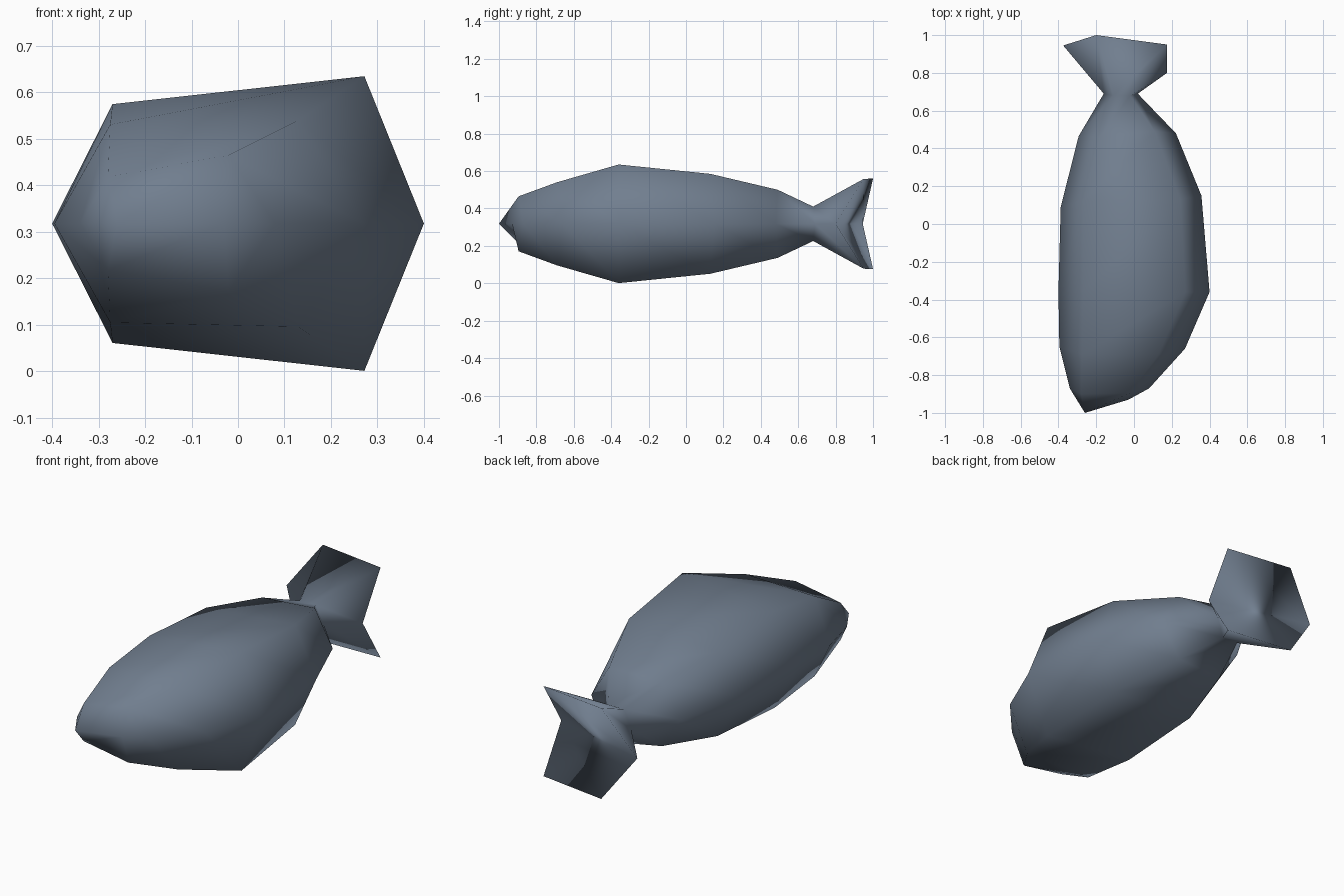
import bpy, bmesh

if "Cube" in bpy.data.objects:
    bpy.data.objects.remove(bpy.data.objects["Cube"])

MID = 0.318  # height of the mirror plane

# Half cross-sections: left side, upper left, upper right, right side.
# Each is (x, y, height above the mirror plane); the lower half is mirrored.
SECTIONS = [
    [(-.26, -1.0, 0), (-.26, -1.0, 0), (-.03, -.93, 0), (-.03, -.93, 0)],   # nose edge
    [(-.34, -.87, 0), (-.28, -.90, .10), (-.02, -.895, .147), (.08, -.87, 0)],
    [(-.395, -.65, 0), (-.275, -.69, .213), (.13, -.69, .222), (.27, -.66, 0)],
    [(-.40, -.36, 0), (-.27, -.36, .257), (.272, -.36, .317), (.40, -.36, 0)],
    [(-.388, .09, 0), (-.27, .12, .224), (.245, .13, .267), (.357, .15, 0)],
    [(-.293, .465, 0), (-.18, .46, .172), (.11, .49, .182), (.222, .48, 0)],
    [(-.16, .69, 0), (-.11, .68, .09), (-.02, .68, .092), (.02, .69, 0)],   # tail root
    [(-.375, .945, 0), (-.20, 1.0, .242), (.175, .95, .24), (.175, .80, 0)],  # tail fin rim
]

bm = bmesh.new()


def ring(half):
    l, tl, tr, r = half
    down = [(x, y, -z) for x, y, z in (tr, tl)]
    return [bm.verts.new((x, y, MID + z)) for x, y, z in [l, tl, tr, r] + down]


# Loft body and tail
rings = [ring(s) for s in SECTIONS]
for a, b in zip(rings, rings[1:]):
    for i in range(6):
        j = (i + 1) % 6
        bm.faces.new((a[i], a[j], b[j], b[i]))

# Tail end, folded along the mirror plane
end = rings[-1]
bm.faces.new(end[:4])
bm.faces.new((end[3], end[4], end[5], end[0]))

# Merge the nose into a single edge
bmesh.ops.remove_doubles(bm, verts=bm.verts, dist=1e-4)
bmesh.ops.recalc_face_normals(bm, faces=bm.faces)
for f in bm.faces:
    f.smooth = True

mesh = bpy.data.meshes.new("fish_body")
bm.to_mesh(mesh)
bm.free()
fish = bpy.data.objects.new("fish_body", mesh)
bpy.context.collection.objects.link(fish)

skin = bpy.data.materials.new("slate_blue")
skin.diffuse_color = (0.165, 0.21, 0.275, 1)
skin.use_nodes = True
skin.node_tree.nodes["Principled BSDF"].inputs["Base Color"].default_value = skin.diffuse_color
mesh.materials.append(skin)
